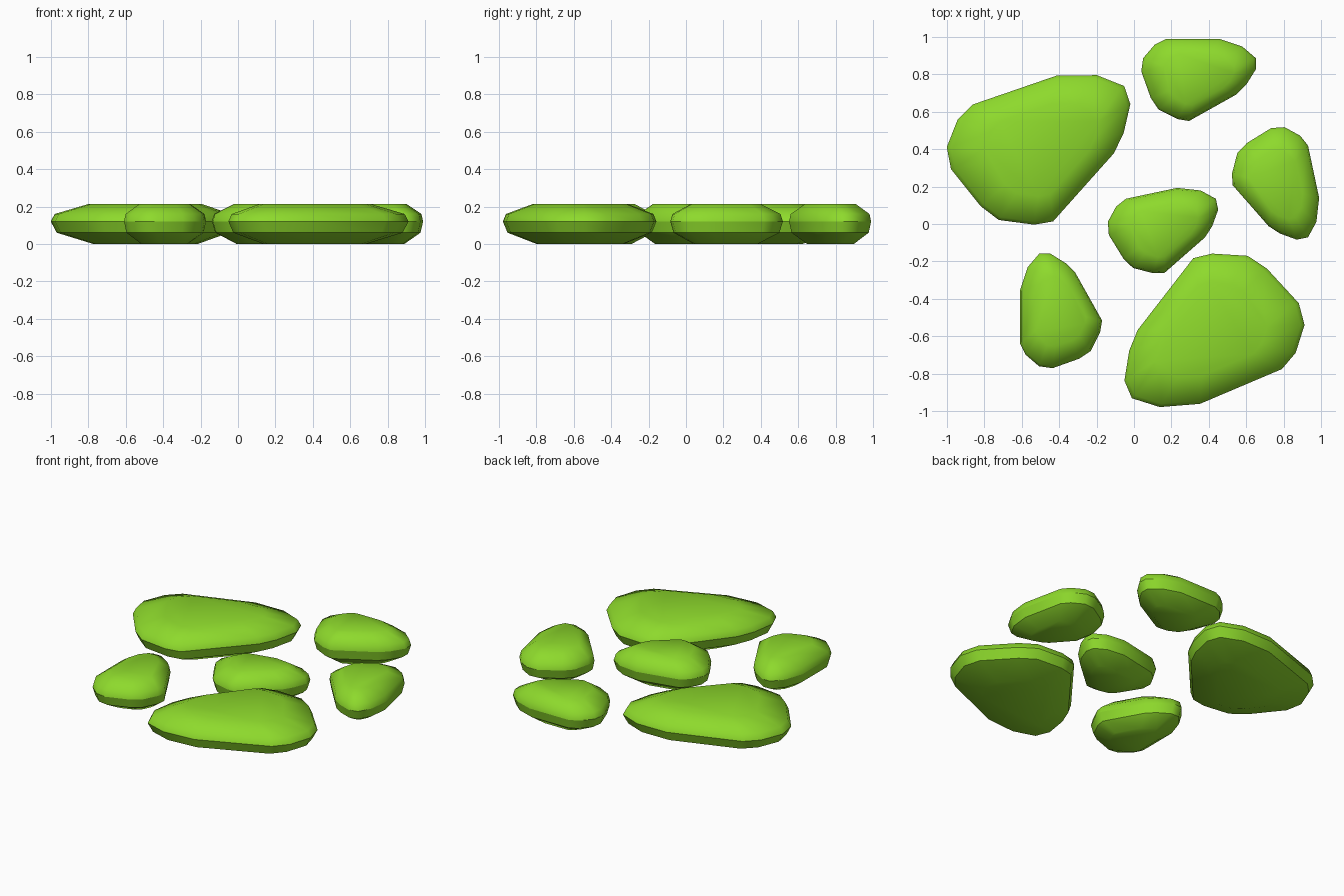
import bpy
import bmesh
from math import radians, cos, sin

cube = bpy.data.objects.get("Cube")
if cube:
    bpy.data.objects.remove(cube, do_unlink=True)

# Single leaf-green material
green = bpy.data.materials.new("lime_green")
green.use_nodes = True
colour = (0.27, 0.70, 0.025, 1.0)
green.diffuse_color = colour
shader = green.node_tree.nodes["Principled BSDF"]
shader.inputs["Base Color"].default_value = colour
shader.inputs["Roughness"].default_value = 0.8

# Pebble outline, clockwise from its broad end
OUTLINE = [(-.30, .04), (-.29, .11), (-.23, .18), (-.17, .21), (.11, .21),
           (.23, .17), (.30, .11), (.30, .05), (.25, -.03), (.20, -.08),
           (-.05, -.22), (-.11, -.21), (-.21, -.16), (-.25, -.10)]

# Pebble section from underside to top: height, width factor, hard crease
SECTION = [(0.0, 0.57, False), (0.06, 0.94, True), (0.12, 1.0, True),
           (0.16, 0.96, False), (0.213, 0.62, False)]


def add_stone(name, x, y, turn, size):
    """Stack scaled copies of the outline, bridge them and cap both ends."""
    c, s = cos(radians(turn)) * size, sin(radians(turn)) * size
    bm = bmesh.new()
    rings = []
    for height, width, crease in SECTION:
        rings.append([bm.verts.new((x + (c * px - s * py) * width,
                                    y + (s * px + c * py) * width, height))
                      for px, py in OUTLINE])
    count = len(OUTLINE)
    for low, high in zip(rings, rings[1:]):
        for i in range(count):
            j = (i + 1) % count
            bm.faces.new((low[i], low[j], high[j], high[i]))
    bm.faces.new(rings[0])
    bm.faces.new(rings[-1])
    bmesh.ops.recalc_face_normals(bm, faces=bm.faces)
    for face in bm.faces:
        face.smooth = True
    # Hard edges along the rim
    for ring, (height, width, crease) in zip(rings, SECTION):
        for i in range(count):
            edge = bm.edges.get((ring[i], ring[(i + 1) % count]))
            edge.smooth = not crease
    mesh = bpy.data.meshes.new(name)
    bm.to_mesh(mesh)
    bm.free()
    mesh.materials.append(green)
    stone = bpy.data.objects.new(name, mesh)
    bpy.context.collection.objects.link(stone)
    return stone


# Two large stones and four small ones, each turned differently
add_stone("large_stone_back", -0.474, 0.395, 19, 1.7)
add_stone("large_stone_front", 0.385, -0.56, 203, 1.7)
add_stone("small_stone_back", 0.345, 0.775, 0, 1.02)
add_stone("small_stone_front", -0.395, -0.465, 90, 1.02)
add_stone("small_stone_middle", 0.167, -0.035, 12, 1.0)
add_stone("small_stone_left", 0.757, 0.205, 282, 1.02)
